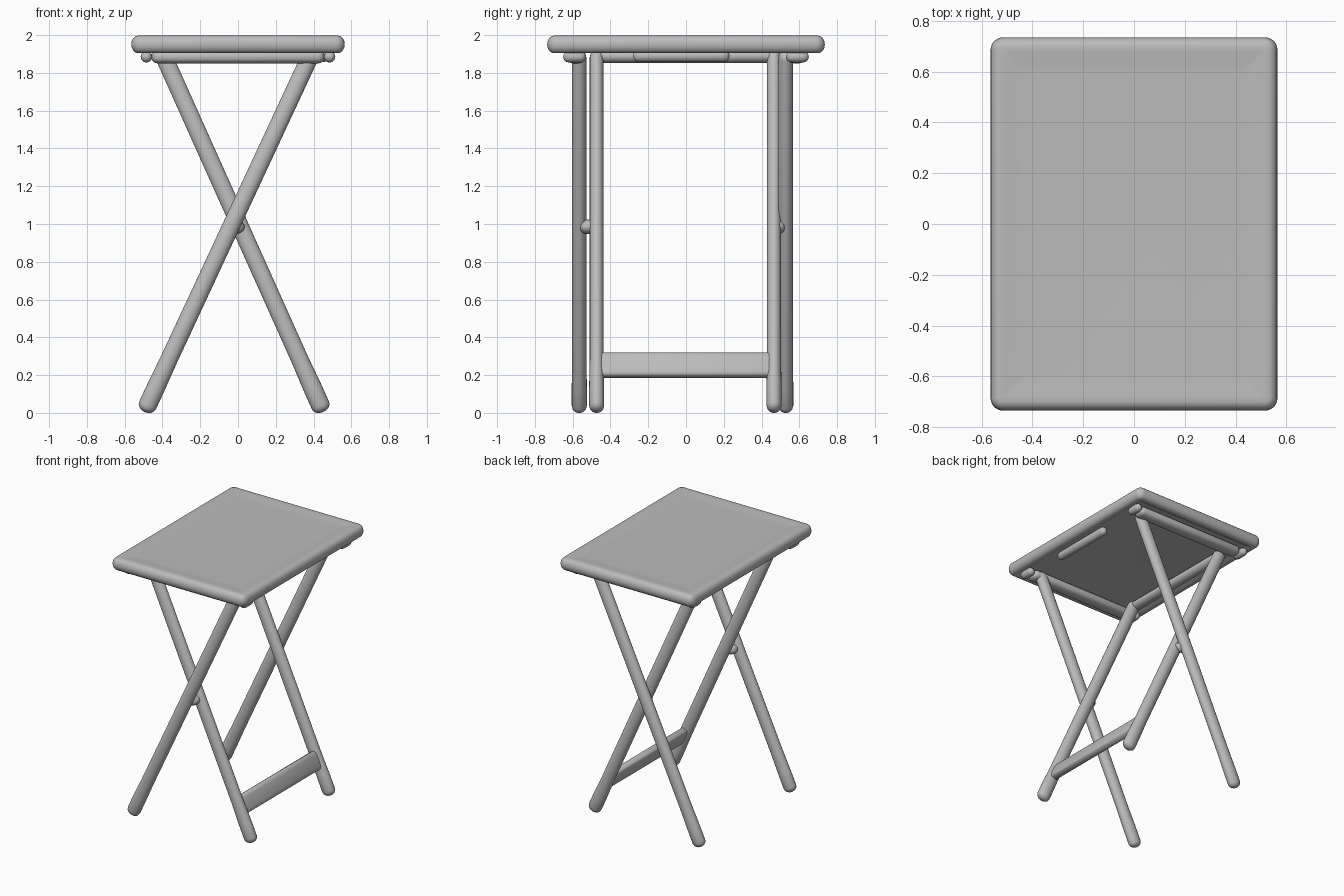
import bpy, bmesh, math
from mathutils import Vector

cube = bpy.data.objects.get("Cube")
if cube:
    bpy.data.objects.remove(cube)

grey = bpy.data.materials.new("warm_grey")
grey.use_nodes = True
colour = (0.5, 0.5, 0.5, 1)
grey.diffuse_color = colour
grey.node_tree.nodes["Principled BSDF"].inputs["Base Color"].default_value = colour


def loft(name, rings, angle=50):
    """Skin a list of closed rings, cap both ends and shade smooth."""
    bm = bmesh.new()
    loops = [[bm.verts.new(p) for p in ring] for ring in rings]
    n = len(loops[0])
    for low, high in zip(loops, loops[1:]):
        for i in range(n):
            j = (i + 1) % n
            bm.faces.new((low[i], low[j], high[j], high[i]))
    bm.faces.new(loops[0][::-1])
    bm.faces.new(loops[-1])
    bmesh.ops.recalc_face_normals(bm, faces=bm.faces)
    mesh = bpy.data.meshes.new(name)
    bm.to_mesh(mesh)
    bm.free()
    mesh.materials.append(grey)
    obj = bpy.data.objects.new(name, mesh)
    bpy.context.collection.objects.link(obj)
    bpy.ops.object.select_all(action='DESELECT')
    obj.select_set(True)
    bpy.context.view_layer.objects.active = obj
    bpy.ops.object.shade_smooth_by_angle(angle=math.radians(angle))
    return obj


def rod(name, start, end, wide, deep, flare=1.0, power=1.0, sides=20):
    """Round-ended bar; wide/deep are its half sizes, flare swells the start."""
    a, b = Vector(start), Vector(end)
    axis = (b - a).normalized()
    length = (b - a).length
    side = Vector((0, 1, 0)) if abs(axis.y) < 0.9 else Vector((0, 0, 1))
    other = side.cross(axis).normalized()
    cap = min(wide, deep)
    steps = [math.radians(k) for k in (5, 25, 45, 65, 90)]
    stations = [(cap * (1 - math.cos(s)), math.sin(s) * flare) for s in steps]
    stations += [(0.14, flare), (0.3, 1.0)] if flare > 1 else []
    stations += [(length - cap * (1 - math.cos(s)), math.sin(s)) for s in reversed(steps)]
    rings = []
    for dist, size in stations:
        ring = []
        for i in range(sides):
            t = math.tau * i / sides
            c, s = math.cos(t), math.sin(t)
            u = math.copysign(abs(c) ** power, c) * wide * size
            v = math.copysign(abs(s) ** power, s) * deep * size
            ring.append(a + axis * dist + other * u + side * v)
        rings.append(ring)
    return loft(name, rings)


def rounded_rectangle(inset, z, half_x=0.565, half_y=0.735, radius=0.05):
    hx, hy = half_x - inset, half_y - inset
    r = max(radius - inset, 0.015)
    ring = []
    for corner, (sx, sy) in enumerate(((1, 1), (-1, 1), (-1, -1), (1, -1))):
        for k in range(7):
            t = math.pi / 2 * (corner + k / 6)
            ring.append((sx * (hx - r) + r * math.cos(t), sy * (hy - r) + r * math.sin(t), z))
    return ring


# Tray top: recessed underside, rounded edge, faint raised rim
edge = [(0.10, 1.92), (0.075, 1.918), (0.06, 1.908), (0.04, 1.905)]
for k in range(9):
    t = math.pi * (k / 8 - 0.5)
    edge.append((0.035 * (1 - math.cos(t)), 1.951 + 0.046 * math.sin(t)))
edge += [(0.06, 1.997), (0.10, 1.991), (0.14, 1.99)]
loft("tray_top", [rounded_rectangle(i, z) for i, z in edge])

# Crossed legs: the outer pair leans to +x, the inner pair to -x
for end, outer_y, inner_y in (("front", -0.565, -0.473), ("back", 0.528, 0.466)):
    rod(end + "_outer_leg", (-0.495, outer_y, 0.005), (0.395, outer_y, 1.915), 0.046, 0.038, 1.06)
    rod(end + "_inner_leg", (0.452, inner_y, 0.005), (-0.405, inner_y, 1.915), 0.046, 0.037, 1.08)
    # Pivot pin where the legs cross
    rod(end + "_pivot", (-0.015, outer_y, 0.985), (-0.015, inner_y, 0.985), 0.05, 0.038)
    # Rail below the short edge, with a small peg at each end
    s = -1 if end == "front" else 1
    rod(end + "_rail", (-0.46, s * 0.585, 1.885), (0.46, s * 0.585, 1.885), 0.035, 0.05, power=0.8)
    for tag, x in (("left", 0.485), ("right", -0.485)):
        rod(f"{end}_{tag}_peg", (x, s * 0.65, 1.885), (x, s * 0.53, 1.885), 0.03, 0.03)

# Cross rail joining the tops of the inner legs
rod("inner_top_rail", (-0.4, -0.49, 1.888), (-0.4, 0.49, 1.888), 0.04, 0.035)

# Flat rung tilted along the lower inner legs
rod("rung", (0.345, -0.48, 0.252), (0.345, 0.48, 0.252), 0.03, 0.068, power=0.5)
rung = bpy.data.objects["rung"]
centre = Vector((0.345, 0, 0.252))
tilt = math.atan2(-0.857, 1.91)
for v in rung.data.vertices:
    d = v.co - centre
    x = d.x * math.cos(tilt) + d.z * math.sin(tilt)
    z = -d.x * math.sin(tilt) + d.z * math.cos(tilt)
    v.co = centre + Vector((x, d.y, z))

# Catch under the long edge
rod("catch", (0.455, -0.28, 1.89), (0.455, 0.23, 1.89), 0.03, 0.032)
